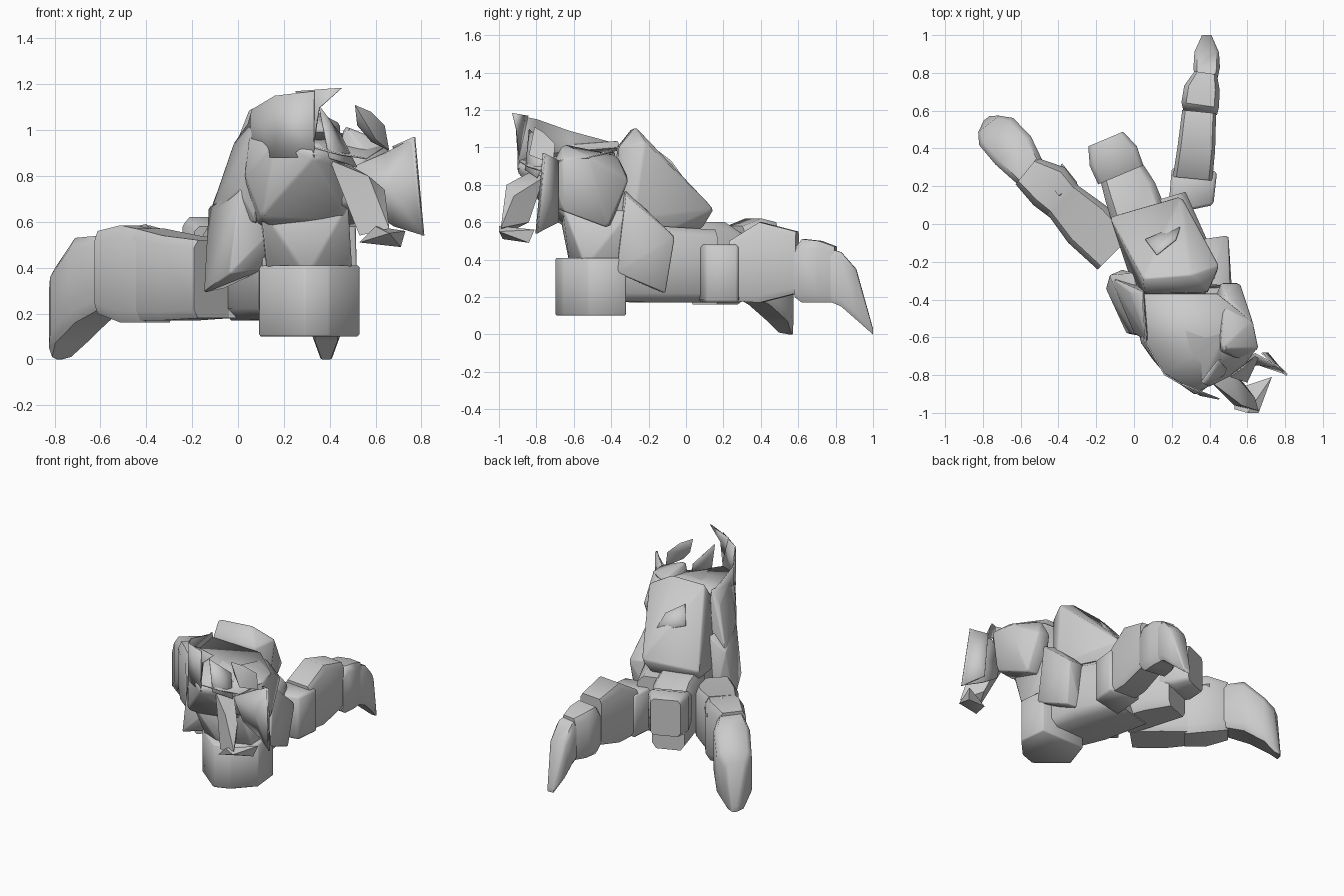
import bpy, bmesh, math
from mathutils import Vector

grey = bpy.data.materials.new("plain grey")
grey.diffuse_color = (0.6, 0.6, 0.6, 1)


def finish(name, bm, angle=50):
    bmesh.ops.recalc_face_normals(bm, faces=bm.faces)
    me = bpy.data.meshes.new(name)
    bm.to_mesh(me)
    bm.free()
    me.materials.append(grey)
    for p in me.polygons:
        p.use_smooth = True
    me.set_sharp_from_angle(angle=math.radians(angle))
    ob = bpy.data.objects.new(name, me)
    bpy.context.collection.objects.link(ob)
    return ob


def hull(name, pts, bevel=0.0):
    """Solid block wrapped around a few corner points."""
    bm = bmesh.new()
    for p in pts:
        bm.verts.new(p)
    bmesh.ops.convex_hull(bm, input=bm.verts)
    loose = [v for v in bm.verts if not v.link_faces]
    bmesh.ops.delete(bm, geom=loose, context='VERTS')
    bmesh.ops.dissolve_limit(bm, angle_limit=0.05, verts=bm.verts, edges=bm.edges)
    if bevel:
        bmesh.ops.bevel(bm, geom=bm.edges[:], offset=bevel, segments=1,
                        affect='EDGES', clamp_overlap=True)
    return finish(name, bm)


def limb(name, secs, c=0.75):
    """Loft of chamfered box sections: (x, y, z low, z high, half width)."""
    bm = bmesh.new()
    rings = []
    a, b = secs[0], secs[-1]
    d = Vector((b[0] - a[0], b[1] - a[1], 0)).normalized()
    side = Vector((-d.y, d.x, 0))
    shape = [(1, c), (c, 1), (-c, 1), (-1, c), (-1, -c), (-c, -1), (c, -1), (1, -c)]
    for x, y, lo, hi, w in secs:
        mid = Vector((x, y, (lo + hi) / 2))
        rings.append([bm.verts.new(mid + side * w * s + Vector((0, 0, (hi - lo) / 2 * t)))
                      for s, t in shape])
    for r, q in zip(rings, rings[1:]):
        for i in range(8):
            j = (i + 1) % 8
            bm.faces.new((r[i], r[j], q[j], q[i]))
    bm.faces.new(rings[0])
    bm.faces.new(rings[-1])
    return finish(name, bm)


def thicken(ob, thick=0.008):
    m = ob.modifiers.new("thickness", 'SOLIDIFY')
    m.thickness = thick


def plate(name, pts):
    """Thin sheet fanned around its middle."""
    bm = bmesh.new()
    vs = [bm.verts.new(p) for p in pts]
    hub = bm.verts.new(sum((Vector(p) for p in pts), Vector()) / len(pts))
    for i, v in enumerate(vs):
        bm.faces.new((v, vs[(i + 1) % len(vs)], hub))
    thicken(finish(name, bm))


def wall(name, rim, base_z):
    """Thin upright shell hanging from a rim line."""
    bm = bmesh.new()
    cols = [(bm.verts.new(p), bm.verts.new((p[0], p[1], base_z))) for p in rim]
    for (a, b), (c, d) in zip(cols, cols[1:]):
        bm.faces.new((a, b, d, c))
    thicken(finish(name, bm))


# Right leg, stretched straight back
hull("right_hip", [(x, y, z) for x, y in [(0.2, 0.3), (0.44, 0.28), (0.42, 0.1), (0.18, 0.05)]
                   for z in (0.17, 0.48)], 0.015)
limb("right_thigh", [(0.31, 0.24, 0.18, 0.5, 0.105), (0.33, 0.4, 0.17, 0.6, 0.1),
                     (0.345, 0.595, 0.22, 0.55, 0.09)], 0.82)
limb("right_shin", [(0.35, 0.59, 0.2, 0.46, 0.09), (0.35, 0.63, 0.17, 0.51, 0.1),
                    (0.36, 0.72, 0.17, 0.5, 0.095), (0.38, 0.8, 0.17, 0.47, 0.06)])
limb("right_foot", [(0.38, 0.76, 0.18, 0.46, 0.06), (0.385, 0.83, 0.15, 0.44, 0.07),
                    (0.385, 0.91, 0.08, 0.35, 0.065), (0.385, 1.0, 0.0, 0.03, 0.025)])

# Left leg, splayed to the side
limb("left_thigh", [(-0.1, -0.15, 0.18, 0.52, 0.13), (-0.25, 0.0, 0.17, 0.54, 0.14),
                    (-0.38, 0.13, 0.17, 0.57, 0.11)], 0.8)
limb("left_shin", [(-0.35, 0.1, 0.16, 0.56, 0.11), (-0.45, 0.2, 0.16, 0.585, 0.13),
                   (-0.57, 0.28, 0.2, 0.56, 0.09)])
limb("left_foot", [(-0.55, 0.27, 0.22, 0.54, 0.09), (-0.64, 0.39, 0.16, 0.53, 0.12),
                   (-0.73, 0.49, 0.07, 0.4, 0.115), (-0.77, 0.53, 0.01, 0.34, 0.07),
                   (-0.78, 0.56, 0.0, 0.04, 0.02)])
hull("left_knee_pad", [(-0.44, 0.25, 0.4), (-0.38, 0.32, 0.5), (-0.3, 0.22, 0.5),
                       (-0.4, 0.15, 0.59), (-0.45, 0.22, 0.58), (-0.33, 0.15, 0.45)])

# Rump between the legs
limb("rump", [(0.06, -0.05, 0.18, 0.6, 0.15), (-0.02, 0.17, 0.18, 0.6, 0.14),
              (-0.09, 0.33, 0.18, 0.5, 0.11)])
limb("rump_end", [(-0.07, 0.26, 0.34, 0.58, 0.13), (-0.11, 0.36, 0.32, 0.62, 0.135),
                  (-0.15, 0.45, 0.34, 0.6, 0.1)], 0.82)
limb("belly", [(0.28, -0.5, 0.18, 0.52, 0.18), (0.2, -0.2, 0.17, 0.58, 0.22),
               (0.1, 0.12, 0.17, 0.56, 0.18)])

# Leaning torso with sloping back
hull("torso", [(-0.13, 0.04, 0.64), (0.25, 0.15, 0.67), (0.45, -0.22, 1.03),
               (0.05, -0.29, 1.1), (0.3, -0.27, 1.11), (0.39, -0.36, 1.0),
               (0.06, -0.37, 1.0), (-0.1, -0.01, 0.56), (0.22, 0.09, 0.57),
               (0.43, -0.28, 0.62), (0.0, -0.35, 0.5), (0.38, -0.38, 0.42)], 0.01)
plate("back_fold", [(0.06, -0.08, 0.88), (0.25, 0.0, 0.82), (0.22, -0.08, 0.93),
                    (0.12, -0.16, 0.99)])

# Chest with a sunken top behind a raised collar
hull("chest", [(0.04, -0.38, 0.98), (0.46, -0.38, 0.97), (0.05, -0.62, 0.97),
               (0.16, -0.79, 0.95), (0.33, -0.9, 0.92), (0.44, -0.82, 0.9),
               (0.48, -0.6, 0.95), (0.03, -0.62, 0.8), (0.1, -0.72, 0.62),
               (0.33, -0.91, 0.88), (0.44, -0.82, 0.85), (0.48, -0.62, 0.6),
               (0.16, -0.64, 0.57), (0.06, -0.4, 0.57), (0.46, -0.38, 0.58)], 0.01)
wall("collar", [(0.04, -0.37, 1.02), (0.06, -0.63, 1.09), (0.16, -0.8, 1.15),
                (0.33, -0.9, 1.17)], 0.88)
plate("crest_point", [(0.25, -0.85, 1.17), (0.45, -0.93, 1.185), (0.35, -0.91, 1.1),
                      (0.33, -0.9, 0.95)])
plate("mantle", [(0.05, -0.37, 1.0), (0.44, -0.37, 0.99), (0.63, -0.52, 0.95),
                 (0.65, -0.66, 0.94), (0.56, -0.78, 0.88), (0.44, -0.84, 0.9),
                 (0.33, -0.89, 0.93), (0.16, -0.79, 0.96), (0.06, -0.62, 0.98)])
hull("waist", [(0.1, -0.68, 0.66), (0.48, -0.66, 0.68), (0.08, -0.3, 0.66),
               (0.48, -0.3, 0.66), (0.13, -0.55, 0.36), (0.5, -0.54, 0.36),
               (0.3, -0.62, 0.36), (0.14, -0.3, 0.36), (0.48, -0.3, 0.36)], 0.01)
hull("front_block", [(x, y, z) for x, y in [(0.09, -0.54), (0.29, -0.7), (0.4, -0.66),
                                            (0.53, -0.52), (0.51, -0.32), (0.16, -0.33)]
                     for z in (0.1, 0.41)], 0.008)

# Left shoulder and hanging arm
hull("left_shoulder", [(0.05, -0.36, 1.04), (0.07, -0.62, 1.02), (-0.02, -0.36, 0.94),
                       (-0.13, -0.28, 0.62), (0.0, -0.58, 0.74), (0.08, -0.62, 0.6),
                       (0.1, -0.33, 0.55)], 0.006)
hull("left_arm", [(-0.13, -0.27, 0.66), (0.0, -0.26, 0.75), (0.01, -0.59, 0.75),
                  (0.13, -0.57, 0.54), (-0.15, -0.34, 0.29), (-0.06, -0.24, 0.31),
                  (-0.04, -0.58, 0.37), (0.13, -0.53, 0.4)], 0.006)

# Right shoulder block and side flank
hull("right_shoulder", [(0.46, -0.66, 1.02), (0.48, -0.37, 0.96), (0.63, -0.52, 0.95),
                        (0.66, -0.66, 0.94), (0.56, -0.72, 0.9), (0.44, -0.71, 0.68),
                        (0.62, -0.66, 0.66), (0.56, -0.42, 0.57), (0.42, -0.4, 0.58),
                        (0.56, -0.31, 0.82), (0.46, -0.31, 0.84)], 0.01)
hull("right_flank", [(0.38, -0.33, 0.78), (0.51, -0.32, 0.74), (0.5, -0.06, 0.52),
                     (0.36, -0.08, 0.54), (0.52, -0.37, 0.33), (0.48, -0.11, 0.22),
                     (0.34, -0.12, 0.22), (0.36, -0.36, 0.35)], 0.008)

# Right hand fragments in front of the shoulder
hull("forearm", [(0.4, -0.83, 0.87), (0.5, -0.76, 0.84), (0.45, -0.87, 0.76),
                 (0.57, -0.96, 0.8), (0.64, -0.92, 0.74), (0.53, -0.96, 0.54),
                 (0.66, -0.99, 0.57), (0.58, -0.84, 0.6)])
hull("claw", [(0.53, -0.98, 0.51), (0.6, -1.0, 0.58), (0.66, -1.0, 0.55),
              (0.71, -0.84, 0.49), (0.73, -0.81, 0.56), (0.55, -0.87, 0.51)])
plate("hand_panel", [(0.5, -0.77, 0.84), (0.64, -0.69, 0.9), (0.77, -0.76, 0.97),
                     (0.81, -0.8, 0.54), (0.68, -0.73, 0.58), (0.56, -0.74, 0.66)])
plate("hand_side", [(0.77, -0.76, 0.97), (0.68, -0.68, 0.93), (0.71, -0.68, 0.6),
                    (0.81, -0.8, 0.54)])
hull("upper_shard", [(0.51, -0.81, 1.11), (0.58, -0.76, 1.08), (0.64, -0.7, 1.02),
                     (0.52, -0.79, 1.02), (0.58, -0.8, 0.95), (0.66, -0.71, 0.91),
                     (0.6, -0.84, 0.96)])
plate("cheek_sheet", [(0.36, -0.84, 1.1), (0.45, -0.72, 0.98), (0.52, -0.8, 0.84),
                      (0.4, -0.86, 0.88)])
